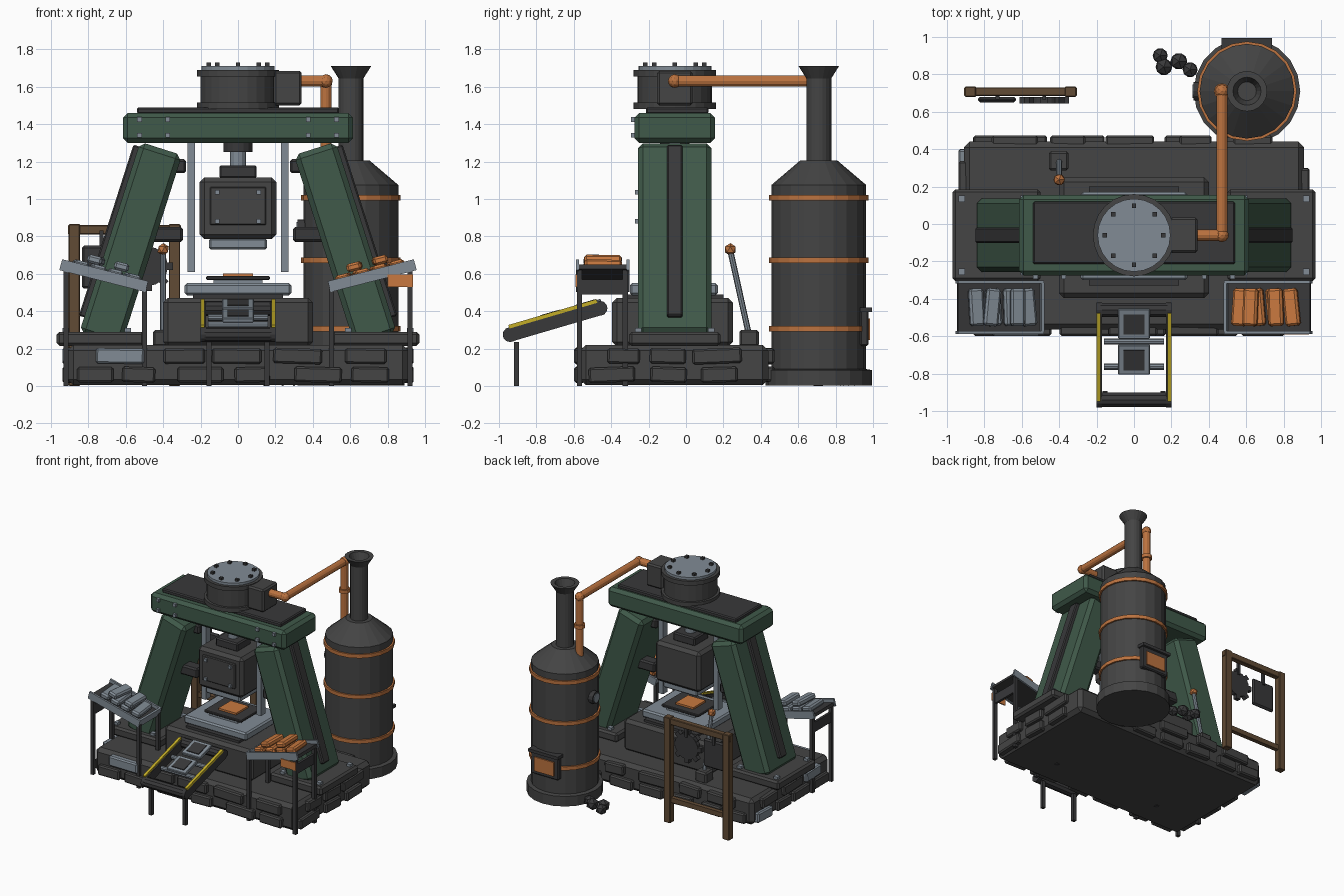
import bpy, bmesh, math, random
from mathutils import Vector, Matrix

cube = bpy.data.objects.get("Cube")
if cube:
    bpy.data.objects.remove(cube)
random.seed(4)
CY = -0.06      # press centre line in y
PI = math.pi


def material(name, r, g, b):
    m = bpy.data.materials.new(name)
    m.use_nodes = True
    m.diffuse_color = (r, g, b, 1)
    m.node_tree.nodes["Principled BSDF"].inputs["Base Color"].default_value = (r, g, b, 1)
    return m


IRON = material("cast iron", .058, .058, .058)
DARK = material("dark iron", .04, .04, .042)
STEEL = material("pale steel", .22, .26, .30)
GREEN = material("green paint", .05, .10, .067)
COPPER = material("copper", .50, .17, .05)
HOT = material("hot metal", .58, .19, .05)
YELLOW = material("yellow paint", .55, .42, .02)
WOOD = material("brown wood", .12, .07, .035)


def finish(name, bm, mat, matrix, bevel=0):
    mesh = bpy.data.meshes.new(name)
    bmesh.ops.recalc_face_normals(bm, faces=bm.faces)
    bm.to_mesh(mesh)
    bm.free()
    ob = bpy.data.objects.new(name, mesh)
    bpy.context.collection.objects.link(ob)
    mesh.materials.append(mat)
    ob.matrix_world = matrix
    if bevel:
        mod = ob.modifiers.new("chamfer", 'BEVEL')
        mod.width, mod.segments = bevel, 1
    return ob


def box(name, loc, size, mat, bevel=0, rot=None, parent=Matrix()):
    bm = bmesh.new()
    bmesh.ops.create_cube(bm, size=1)
    bmesh.ops.scale(bm, vec=size, verts=bm.verts)
    turn = rot if rot else Matrix()
    return finish(name, bm, mat, parent @ Matrix.Translation(loc) @ turn, bevel)


def span(name, x, y, z, mat, bevel=0):
    mid = [(a + b) / 2 for a, b in (x, y, z)]
    return box(name, mid, [b - a for a, b in (x, y, z)], mat, bevel)


def rod(name, a, b, r, mat, sides=12, r2=None):
    a, b = Vector(a), Vector(b)
    bm = bmesh.new()
    bmesh.ops.create_cone(bm, cap_ends=True, segments=sides, radius1=r,
                          radius2=r if r2 is None else r2, depth=(b - a).length)
    turn = (b - a).to_track_quat('Z', 'Y').to_matrix().to_4x4()
    return finish(name, bm, mat, Matrix.Translation((a + b) / 2) @ turn)


def ball(name, loc, r, mat, sub=1):
    bm = bmesh.new()
    bmesh.ops.create_icosphere(bm, subdivisions=sub, radius=r)
    return finish(name, bm, mat, Matrix.Translation(loc))


def lathe(name, profile, x, y, mat, sides=20):
    bm = bmesh.new()
    vs = [bm.verts.new((r, 0, z)) for r, z in profile]
    es = [bm.edges.new(p) for p in zip(vs, vs[1:])]
    bmesh.ops.spin(bm, geom=vs + es, axis=(0, 0, 1), cent=(0, 0, 0),
                   steps=sides, angle=2 * PI)
    bmesh.ops.remove_doubles(bm, verts=bm.verts, dist=.0005)
    return finish(name, bm, mat, Matrix.Translation((x, y, 0)))


# Stone plinth with raised blocks on all four sides
span("plinth", (-.91, .91), (-.565, .44), (.005, .22), IRON, .03)
for normal_y in (True, False):
    for side in (-1, 1):
        lo, hi = (-.86, .86) if normal_y else (-.52, .40)
        for row, z in enumerate((.06, .16)):
            t = lo + row * .1
            while t + .15 < hi:
                w = min(random.uniform(.17, .27), hi - t)
                mat = STEEL if random.random() < .1 else IRON
                roll = random.uniform(-.04, .04)
                if normal_y:
                    box("plinth_block", (t + w / 2, -.57 if side < 0 else .445, z), (w, .055, .082),
                        mat, .01, Matrix.Rotation(roll, 4, 'Y'))
                else:
                    box("plinth_block", (side * .912, t + w / 2, z), (.055, w, .082),
                        mat, .01, Matrix.Rotation(roll, 4, 'X'))
                t += w + random.uniform(.03, .14)

# Anvil, bed and dies
span("anvil", (-.4, .4), (-.395, .25), (.21, .47), IRON, .025)
span("anvil_cap", (-.24, .24), (-.33, .2), (.46, .49), DARK)
span("press_bed", (-.285, .285), (-.3, .17), (.485, .55), STEEL, .012)
span("bed_pad", (-.13, .13), (-.19, .07), (.55, .568), STEEL)
span("lower_die", (-.17, .17), (-.2, .08), (.567, .587), DARK, .005)
span("hot_billet", (-.08, .08), (-.14, .02), (.585, .602), HOT)

# Ram with front panel
span("ram", (-.205, .205), (-.24, .12), (.785, 1.115), IRON, .025)
span("ram_panel", (-.15, .15), (-.255, -.235), (.86, 1.065), IRON, .006)
for x in (-.11, .11):
    for z in (.88, 1.035):
        box("ram_bolt", (x, -.262, z), (.024, .02, .024), STEEL)
span("upper_die", (-.155, .155), (-.2, .08), (.73, .79), STEEL, .01)
span("ram_cap", (-.1, .1), (-.15, .03), (1.11, 1.18), DARK, .01)
rod("piston_rod", (0, CY, 1.17), (0, CY, 1.27), .042, STEEL)
rod("piston_gland", (0, CY, 1.25), (0, CY, 1.32), .078, DARK, 16)

# Two sloping legs with feet, guides and brackets
for s in (-1, 1):
    lean = Matrix.Rotation(-s * .309, 4, 'Y')
    frame = Matrix.Translation((s * .574, CY, .76)) @ lean
    box("frame_leg", (0, 0, 0), (.235, .395, 1.07), GREEN, .028, parent=frame)
    box("leg_rib", (s * .127, 0, .03), (.04, .085, .96), DARK, .008, parent=frame)
    box("foot_plate", (s * .735, CY, .252), (.47, .49, .075), IRON, .015)
    for x in (.59, .92):
        for y in (-.255, .135):
            box("foot_bolt", (s * x, y, .297), (.035, .035, .025), STEEL)
    box("ram_guide", (s * .25, CY, .965), (.042, .06, .71), STEEL)
    box("lower_bracket", (s * .38, CY, .81), (.17, .1, .08), DARK, .012)
    box("upper_bracket", (s * .315, CY, 1.175), (.075, .1, .075), DARK, .012)
    for x in (.375, .527):
        for z in (1.34, 1.425):
            box("beam_bolt", (s * x, -.28, z), (.025, .03, .025), STEEL)

# Cross beam and steam cylinder
span("cross_beam", (-.615, .615), (-.275, .155), (1.3, 1.46), GREEN, .025)
span("beam_cap", (-.54, .54), (-.215, .12), (1.455, 1.49), DARK, .008)
lathe("cylinder", [(0, 1.48), (.22, 1.48), (.22, 1.515), (.2, 1.515), (.2, 1.655),
                   (.22, 1.655), (.22, 1.69), (0, 1.69)], 0, CY, IRON, 24)
rod("cylinder_lid", (0, CY, 1.685), (0, CY, 1.71), .195, STEEL, 24)
for i in range(8):
    a = i * PI / 4
    box("lid_bolt", (.157 * math.cos(a), CY + .157 * math.sin(a), 1.716), (.024, .024, .025), DARK)
span("valve_box", (.19, .34), (-.155, .035), (1.5, 1.685), IRON, .012)

# Steam pipe
path = [(.33, CY, 1.63), (.47, CY, 1.63), (.47, .71, 1.63), (.47, .71, 1.1)]
for a, b in zip(path, path[1:]):
    rod("steam_pipe", a, b, .03, COPPER)
for p in path[1:3]:
    ball("pipe_elbow", p, .037, COPPER, 2)
rod("pipe_collar", (.47, .71, 1.38), (.47, .71, 1.41), .042, COPPER)

# Boiler
BX, BY = .604, .71
lathe("boiler", [(0, .003), (.285, .003), (.285, .085), (.253, .09), (.253, 1.075),
                 (.1, 1.205), (.067, 1.205), (.067, 1.645), (.108, 1.71), (.075, 1.71),
                 (.05, 1.64), (0, 1.64)], BX, BY, IRON)
for z in (.305, .672, 1.007):
    lathe("boiler_band", [(.25, z - .015), (.266, z - .015), (.266, z + .015), (.25, z + .015)],
          BX, BY, COPPER)
span("fire_door_frame", (BX - .125, BX + .125), (.93, .975), (.215, .41), DARK, .008)
span("fire_door", (BX - .09, BX + .09), (.97, .985), (.245, .36), COPPER)
span("fire_door_lintel", (BX - .135, BX + .135), (.93, .995), (.395, .42), DARK)
rod("gauge", (BX - .24, BY, .84), (BX - .285, BY, .84), .05, DARK, 12)
rod("gauge_face", (BX - .28, BY, .84), (BX - .29, BY, .84), .036, STEEL, 12)
for x, y, r in ((.14, .9, .045), (.16, .84, .05), (.24, .87, .05), (.3, .825, .045)):
    ball("coal_lump", (x, y, r), r, DARK)

# Control lever
span("lever_base", (-.455, -.35), (.285, .39), (.21, .3), IRON, .012)
rod("lever_rod", (-.4, .335, .28), (-.4, .24, .71), .016, STEEL, 8)
ball("lever_knob", (-.4, .237, .73), .034, COPPER)

# Wooden tool rack
for x in (-.875, -.34):
    span("rack_post", (x - .03, x + .03), (.68, .735), (0, .865), WOOD, .004)
span("rack_top_rail", (-.91, -.305), (.685, .73), (.81, .86), WOOD, .004)
span("rack_low_rail", (-.86, -.34), (.69, .725), (.17, .21), WOOD)
span("hanging_plate", (-.835, -.63), (.65, .68), (.52, .75), DARK, .012)
rod("hanging_gear", (-.48, .645, .64), (-.48, .68, .64), .105, DARK, 16)
for i in range(8):
    turn = Matrix.Rotation(i * PI / 4, 4, 'Y')
    box("gear_tooth", Vector((-.48, .662, .64)) + turn @ Vector((.11, 0, 0)),
        (.045, .034, .04), DARK, rot=turn)
for x in (-.73, -.48):
    span("tool_hook", (x - .01, x + .01), (.665, .69), (.72, .83), DARK)

# Sloping ingot trays on either side
for s in (-1, 1):
    tilt = Matrix.Translation((s * .72, -.445, .58)) @ Matrix.Rotation(-s * .25, 4, 'Y')
    box("tray_floor", (0, 0, 0), (.46, .26, .025), DARK, parent=tilt)
    for y in (-.134, .134):
        box("tray_lip", (0, y, .01), (.475, .016, .06), STEEL, parent=tilt)
    box("tray_end", (-s * .23, 0, .01), (.016, .26, .06), STEEL, parent=tilt)
    metal = HOT if s > 0 else STEEL
    for i in range(6):
        low = i < 4
        x = -.15 + i * .095 if low else -.08 + (i - 4) * .14
        twist = Matrix.Rotation(random.uniform(-.12, .12), 4, 'Z')
        box("ingot", (s * x, 0, .035 if low else .08), (.08, .2, .045), metal, .012, twist, tilt)
    for x, z in ((.92, .62), (.5, .52)):
        for y in (-.57, -.325):
            span("tray_leg", (s * x - .014, s * x + .014), (y - .014, y + .014), (0, z), DARK)
    span("tray_brace", (s * .92 - .01, s * .92 + .01), (-.57, -.325), (.49, .57), DARK)
span("tray_tag", (.8, .935), (-.592, -.583), (.53, .595), HOT)

# Sloping output conveyor
slope = Matrix.Translation((0, -.7, .345)) @ Matrix.Rotation(.285, 4, 'X')
for s in (-1, 1):
    box("conveyor_side", (s * .185, 0, 0), (.03, .5, .075), DARK, parent=slope)
    for y in (-.25, .25):
        p = slope @ Vector((0, y, 0))
        rod("side_end", (s * .17, p.y, p.z), (s * .2, p.y, p.z), .04, DARK)
    box("yellow_rail", (s * .19, 0, .042), (.022, .49, .02), YELLOW, parent=slope)
    span("conveyor_leg", (s * .155 - .014, s * .155 + .014), (-.92, -.892), (0, .235), DARK)
for y, r, half, mat in ((-.25, .04, .18, DARK), (.25, .04, .18, DARK),
                        (-.065, .018, .16, STEEL), (.075, .018, .16, STEEL)):
    p = slope @ Vector((0, y, 0))
    rod("roller", (-half, p.y, p.z), (half, p.y, p.z), r, mat, 10)
for y in (-.015, .185):
    box("pressed_plate", (0, y, .035), (.17, .165, .025), STEEL, .004, parent=slope)
    box("plate_centre", (0, y, .05), (.11, .11, .008), DARK, parent=slope)
